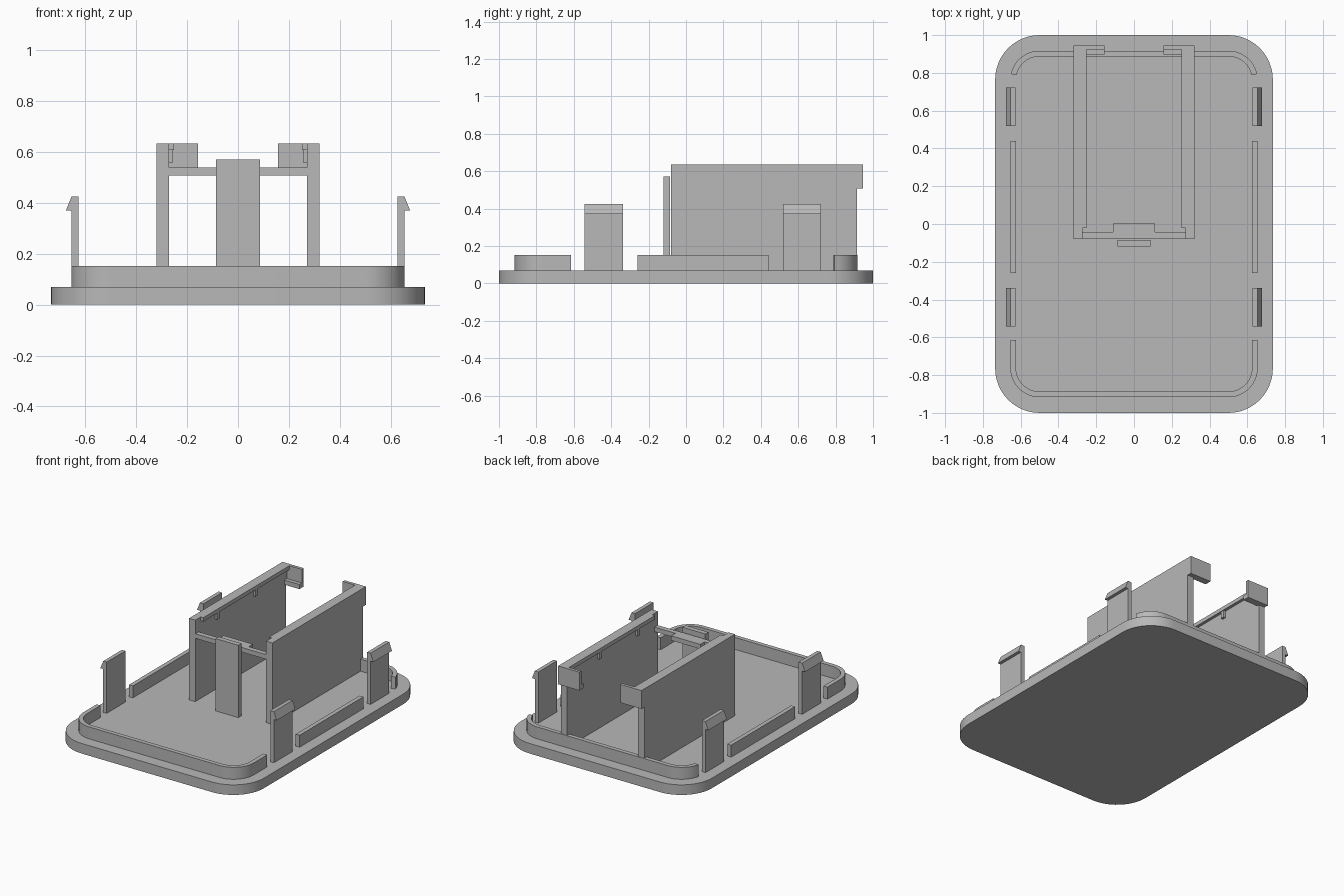
import bpy, bmesh
from math import sin, cos, radians

cube = bpy.data.objects.get("Cube")
if cube:
    bpy.data.objects.remove(cube, do_unlink=True)

grey = bpy.data.materials.new("plain grey")
grey.use_nodes = True
colour = (0.48, 0.48, 0.48, 1)
grey.diffuse_color = colour
grey.node_tree.nodes["Principled BSDF"].inputs["Base Color"].default_value = colour

FLOOR = 0.07      # top of the base plate
RIM_TOP = 0.153
WALL_TOP = 0.635


def finish(name, bm, mirror="", smooth=False):
    """Turn a bmesh into a named object, optionally mirrored and smoothed."""
    bmesh.ops.recalc_face_normals(bm, faces=bm.faces)
    mesh = bpy.data.meshes.new(name)
    bm.to_mesh(mesh)
    bm.free()
    mesh.materials.append(grey)
    obj = bpy.data.objects.new(name, mesh)
    bpy.context.collection.objects.link(obj)
    if mirror:
        mod = obj.modifiers.new("Mirror", "MIRROR")
        mod.use_axis = ("X" in mirror, "Y" in mirror, False)
        mod.use_mirror_merge = False
    if smooth:
        bpy.ops.object.select_all(action="DESELECT")
        obj.select_set(True)
        bpy.context.view_layer.objects.active = obj
        bpy.ops.object.shade_smooth_by_angle(angle=radians(30))
    return obj


def extrude(name, outline, axis, lo, hi, **options):
    """Extrude a 2D outline along x, y or z between lo and hi."""
    place = {"x": lambda a, b, t: (t, a, b),
             "y": lambda a, b, t: (a, t, b),
             "z": lambda a, b, t: (a, b, t)}[axis]
    bm = bmesh.new()
    ends = [[bm.verts.new(place(a, b, t)) for a, b in outline] for t in (lo, hi)]
    bm.faces.new(ends[0])
    bm.faces.new(ends[1])
    n = len(outline)
    for i in range(n):
        j = (i + 1) % n
        bm.faces.new((ends[0][i], ends[0][j], ends[1][j], ends[1][i]))
    return finish(name, bm, **options)


def box(name, x, y, z, **options):
    outline = [(x[0], y[0]), (x[1], y[0]), (x[1], y[1]), (x[0], y[1])]
    return extrude(name, outline, "z", z[0], z[1], **options)


def arc(cx, cy, radius, start, end, steps=12):
    angles = [radians(start + (end - start) * i / steps) for i in range(steps + 1)]
    return [(cx + radius * cos(a), cy + radius * sin(a)) for a in angles]


def rim(name, start, tail):
    """Curved wall around the +y end; tail adds a straight run to that y."""
    def side(radius):
        right = arc(0.5, 0.762, radius, start, 90)
        if tail is not None:
            right.insert(0, (0.5 + radius, tail))
        return right + [(-x, y) for x, y in reversed(right)]

    outer, inner = side(0.155), side(0.125)
    bm = bmesh.new()
    rows = [[bm.verts.new((o[0], o[1], FLOOR)), bm.verts.new((o[0], o[1], RIM_TOP)),
             bm.verts.new((i[0], i[1], RIM_TOP)), bm.verts.new((i[0], i[1], FLOOR))]
            for o, i in zip(outer, inner)]
    for a, b in zip(rows, rows[1:]):
        for k in range(4):
            m = (k + 1) % 4
            bm.faces.new((a[k], a[m], b[m], b[k]))
    bm.faces.new(rows[0])
    bm.faces.new(rows[-1])
    return bm


# Base plate with rounded corners
R = 0.235
plate = []
for sx, sy, start in ((1, 1, 0), (-1, 1, 90), (-1, -1, 180), (1, -1, 270)):
    plate += arc(sx * (0.735 - R), sy * (1 - R), R, start, start + 90)
extrude("base_plate", plate, "z", 0, FLOOR, smooth=True)

# Raised rim in separate runs
finish("back_rim", rim("back_rim", 12, None), smooth=True)
front = rim("front_rim", 0, 0.615)
for v in front.verts:
    v.co.y = -v.co.y
finish("front_rim", front, smooth=True)
box("side_rim", (0.625, 0.655), (-0.26, 0.44), (FLOOR, RIM_TOP), mirror="X")

# Snap clips with barbed tips
clip = [(0.628, FLOOR), (0.655, FLOOR), (0.655, 0.37), (0.677, 0.37),
        (0.655, 0.425), (0.628, 0.425)]
for label, y in (("front", -0.44), ("back", 0.62)):
    extrude(label + "_clip", clip, "y", y - 0.102, y + 0.102, mirror="X")

# Tall holder walls, overhanging at the back
wall = [(-0.08, FLOOR), (0.914, FLOOR), (0.914, 0.508), (0.945, 0.508),
        (0.945, WALL_TOP), (-0.08, WALL_TOP)]
extrude("holder_wall", wall, "x", 0.272, 0.32, mirror="X")

# Inward hooks with a small ledge
hook = [(0.897, 0.508), (0.945, 0.508), (0.945, WALL_TOP), (0.924, WALL_TOP),
        (0.924, 0.54), (0.897, 0.54)]
extrude("wall_hook", hook, "x", 0.157, 0.272, mirror="X")

# Lip along the inner top edge, with little ribs below it
box("wall_lip", (0.252, 0.272), (-0.02, 0.924), (0.608, WALL_TOP), mirror="X")
for label, y in (("front", 0.15), ("back", 0.57)):
    box(label + "_lip_rib", (0.256, 0.272), (y - 0.014, y + 0.014),
        (0.56, 0.608), mirror="X")

# Crossbar with a thicker middle
bar = [(-0.272, -0.078), (0.272, -0.078), (0.272, -0.043), (0.112, -0.043),
       (0.112, 0.003), (-0.112, 0.003), (-0.112, -0.043), (-0.272, -0.043)]
extrude("crossbar", bar, "z", 0.508, 0.54)

# Upright tongue in front of the crossbar
box("front_tongue", (-0.087, 0.087), (-0.12, -0.086), (FLOOR, 0.572))
